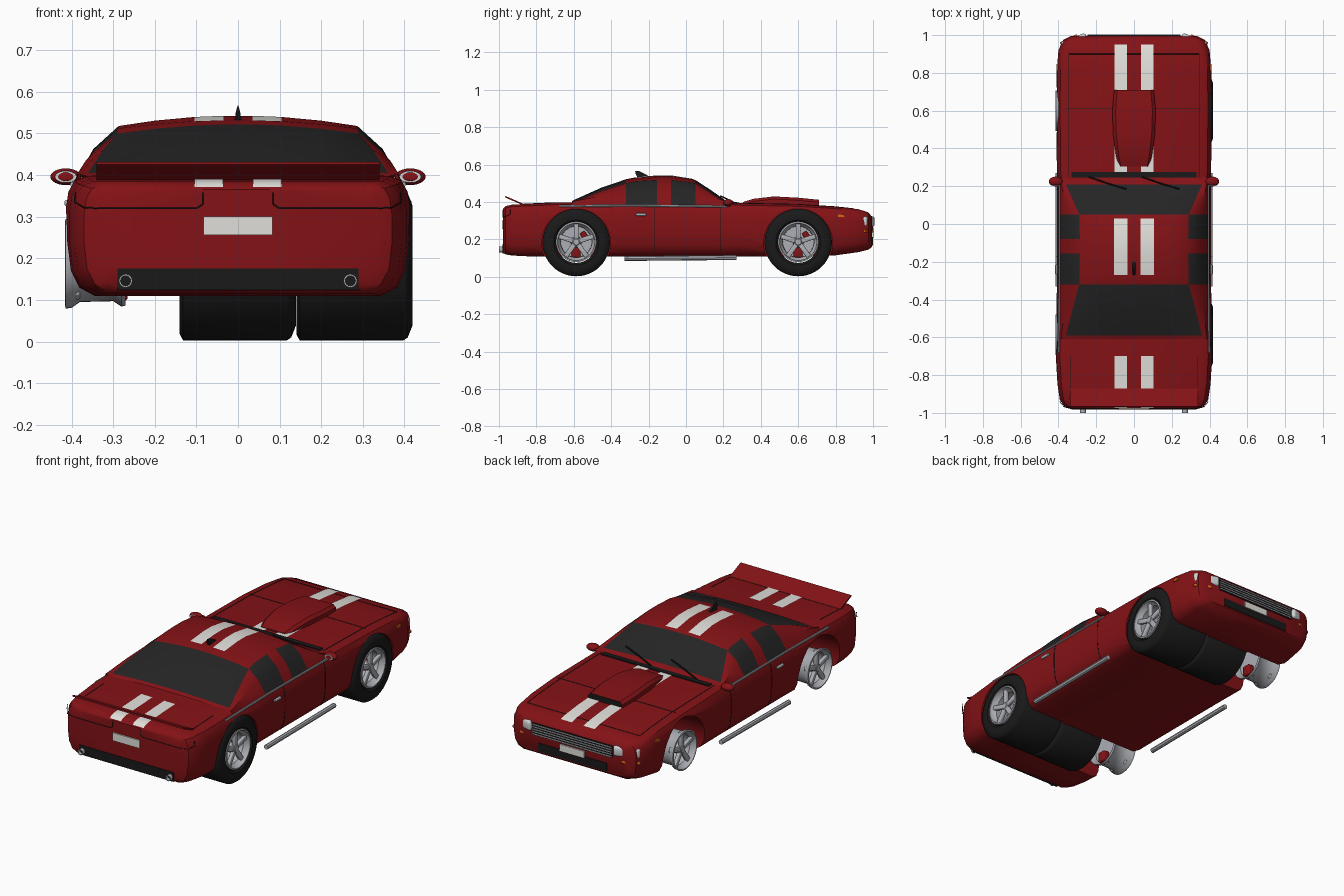
import bpy, bmesh, math
from mathutils import Vector, Matrix

old = bpy.data.objects.get("Cube")
if old:
    bpy.data.objects.remove(old)

def material(name, *rgb):
    m = bpy.data.materials.new(name)
    m.use_nodes = True
    m.diffuse_color = (*rgb, 1)
    m.node_tree.nodes["Principled BSDF"].inputs["Base Color"].default_value = (*rgb, 1)
    return m

RED = material("red paint", .23, .006, .008)
GLASS = material("dark glass", .018, .018, .018)
RUBBER = material("black rubber", .01, .01, .01)
WHITE = material("white paint", .75, .74, .7)
CHROME = material("chrome", .42, .43, .46)
LAMP = material("lamp lens", .62, .64, .66)
ORANGE = material("orange lens", .7, .12, .01)

def add(name, bm, *mats):
    bmesh.ops.recalc_face_normals(bm, faces=bm.faces)
    me = bpy.data.meshes.new(name)
    bm.to_mesh(me)
    bm.free()
    for m in mats:
        me.materials.append(m)
    ob = bpy.data.objects.new(name, me)
    bpy.context.collection.objects.link(ob)
    return ob

def box(name, loc, size, mat, bevel=0, rot=(0, 0, 0)):
    bm = bmesh.new()
    bmesh.ops.create_cube(bm, size=1, matrix=Matrix.Diagonal((*size, 1)))
    if bevel:
        bmesh.ops.bevel(bm, geom=bm.edges[:], offset=bevel, segments=3, profile=.5, affect='EDGES')
    ob = add(name, bm, mat)
    ob.location, ob.rotation_euler = loc, rot
    return ob

def loft(name, rings, mats, rule=None, closed=True, cap=True):
    """Skin a row of cross-sections; rule(ring, column) picks the material."""
    bm = bmesh.new()
    rows = [[bm.verts.new(p) for p in r] for r in rings]
    n = len(rows[0])
    for i in range(len(rows) - 1):
        for j in range(n if closed else n - 1):
            k = (j + 1) % n
            f = bm.faces.new((rows[i][j], rows[i][k], rows[i + 1][k], rows[i + 1][j]))
            f.material_index = rule(i, j) if rule else 0
    if cap:
        bm.faces.new(rows[0])
        bm.faces.new(rows[-1]).material_index = len(mats) - 1
    return add(name, bm, *mats)

def lathe(name, profile, loc, mat, flip=1, steps=40, closed=True):
    """Spin a profile of (offset, radius) pairs round the x axis."""
    rings = []
    for i in range(steps + 1):
        a = math.tau * i / steps
        rings.append([(flip * x, r * math.cos(a), r * math.sin(a)) for x, r in profile])
    ob = loft(name, rings, [mat], closed=closed, cap=False)
    bm = bmesh.new()
    bm.from_mesh(ob.data)
    bmesh.ops.remove_doubles(bm, verts=bm.verts, dist=1e-5)
    bmesh.ops.recalc_face_normals(bm, faces=bm.faces)
    bm.to_mesh(ob.data)
    bm.free()
    ob.location = loc
    return ob

def pipe(name, points, radius, mat):
    cu = bpy.data.curves.new(name, 'CURVE')
    cu.dimensions = '3D'
    cu.bevel_depth, cu.bevel_resolution, cu.use_fill_caps = radius, 2, True
    sp = cu.splines.new('POLY')
    sp.points.add(len(points) - 1)
    for p, q in zip(sp.points, points):
        p.co = (*q, 1)
    cu.materials.append(mat)
    ob = bpy.data.objects.new(name, cu)
    bpy.context.collection.objects.link(ob)
    return ob

# Lower body: y, half width, bottom, top
BODY = [(-.978, .335, .13, .365), (-.965, .37, .12, .378), (-.93, .393, .114, .386),
        (-.85, .405, .11, .39), (-.7, .414, .11, .397), (-.3, .408, .11, .4), (.25, .408, .11, .395),
        (.6, .412, .11, .388), (.8, .41, .115, .375), (.92, .4, .132, .362),
        (.975, .375, .145, .345), (.995, .335, .16, .32)]
SECTION = [(0, 0), (.84, 0), (.93, .07), (.98, .21), (1, .45), (1, .72), (.985, .87), (.95, .96), (.88, 1), (0, 1)]

def shape(y):
    for a, b in zip(BODY, BODY[1:]):
        if a[0] <= y <= b[0]:
            t = (y - a[0]) / (b[0] - a[0])
            return [p + (q - p) * t for p, q in zip(a, b)][1:]
    return BODY[0 if y < 0 else -1][1:]

def half_section(y):
    w, lo, hi = shape(y)
    return [Vector((w * u, y, lo + (hi - lo) * v)) for u, v in SECTION]

def top(y):
    return shape(y)[2]

rings = []
for station in BODY:
    half = half_section(station[0])
    rings.append(half + [Vector((-p.x, p.y, p.z)) for p in half[-2:0:-1]])
body = loft("body_shell", rings, [RED])

# Wheel arches
AXLES = (-.587, .6)
HUB = .183
for y in AXLES:
    for s in (1, -1):
        bm = bmesh.new()
        bmesh.ops.create_cone(bm, cap_ends=True, segments=48, radius1=.184, radius2=.184, depth=.4,
                              matrix=Matrix.Translation((s * .33, y, HUB - .003)) @ Matrix.Rotation(math.pi / 2, 4, 'Y'))
        cutter = add("arch_cutter", bm, RED)
        cutter.hide_render = True
        mod = body.modifiers.new("arch", 'BOOLEAN')
        mod.operation, mod.solver, mod.object = 'DIFFERENCE', 'EXACT', cutter
        bpy.context.view_layer.objects.active = body
        bpy.ops.object.modifier_apply(modifier=mod.name)
        bpy.data.objects.remove(cutter)

# Cabin: y, centre height, shoulder half width, shoulder height
CABIN = [(-.61, .405, .365, .398), (-.59, .415, .36, .405), (-.45, .478, .325, .46), (-.32, .522, .29, .5),
         (-.27, .532, .288, .512), (-.155, .543, .287, .518), (-.08, .543, .287, .518), (.03, .525, .288, .505),
         (.05, .518, .29, .5), (.13, .466, .325, .45), (.21, .41, .36, .402), (.25, .394, .37, .392)]
rings = []
for y, zc, sx, sz in CABIN:
    half = [(x, y, zc - (zc - sz) * (x / sx) ** 2) for x in (.035, .105, .2, sx)]
    half += [((sx + .392) / 2 + .008, y, (sz + .388) / 2 + .01), (.392, y, .385)]
    rings.append([(-x, y, z) for x, y, z in half[::-1]] + half)

def cabin_colour(i, j):
    y = (CABIN[i][0] + CABIN[i + 1][0]) / 2
    if 2 <= j <= 8:
        if -.59 < y < -.32 or .05 < y < .21:
            return 1
        return 2 if j in (4, 6) and -.27 < y < .03 else 0
    return 1 if -.32 < y < -.155 or -.08 < y < .05 else 0

loft("cabin", rings, [RED, GLASS, WHITE], cabin_colour, closed=False, cap=False)

# Painted stripes on bonnet and boot
def stripe(name, x, y0, y1):
    ys = sorted([y0, y1] + [b[0] for b in BODY if y0 < b[0] < y1])
    loft(name, [[(x - .034, y, top(y) + .003), (x + .034, y, top(y) + .003)] for y in ys],
         [WHITE], closed=False, cap=False)

for x in (.07, -.07):
    stripe("bonnet_stripe", x, .27, .95)
    stripe("boot_stripe", x, -.92, -.7)
    stripe("boot_edge_stripe", x, -.975, -.92)

# Bonnet scoop with dark mouth
rings = []
for y, w, z in [(.305, .082, .4), (.36, .095, .417), (.47, .11, .43), (.6, .115, .423), (.71, .105, .412)]:
    rings.append([(-w, y, .37), (-w, y, z - .014), (-.85 * w, y, z), (.85 * w, y, z), (w, y, z - .014), (w, y, .37)])
loft("bonnet_scoop", rings, [RED, RUBBER])

# Rear wing
loft("rear_wing", [[(x, -.87, .391), (x, -.965, .432), (x, -.968, .425), (x, -.88, .386)] for x in (-.34, .34)], [RED])

# Panel seams
R = .0018
pipe("bonnet_cross_seam", [(-.36, .61, top(.61)), (.36, .61, top(.61))], R, RUBBER)
pipe("bonnet_front_seam", [(-.345, .9, top(.9)), (.345, .9, top(.9))], R, RUBBER)
pipe("boot_seam", [(-.34, -.872, top(-.872)), (.34, -.872, top(-.872))], R, RUBBER)
for s in (1, -1):
    pipe("bonnet_side_seam", [(s * .345, y, top(y)) for y in (.25, .6, .8, .9)], R, RUBBER)
    pipe("boot_side_seam", [(s * .335, y, top(y)) for y in (-.7, -.85, -.87)], R, RUBBER)
    for y in (-.17, .185):
        pipe("door_seam", [(s * p.x, y, p.z) for p in half_section(y)[2:8]], R, RUBBER)
    pipe("tail_lamp_outline", [(s * x, y, z) for x, y, z in
         [(.085, -.979, .358), (.085, -.979, .33), (.1, -.979, .32), (.33, -.979, .32), (.37, -.968, .322),
          (.393, -.94, .335), (.39, -.94, .36)]], R, RUBBER)

# Side trim, handles, markers, side pipes
for s in (1, -1):
    pipe("side_trim", [(s * .398, -.68, .378), (s * .394, -.3, .381), (s * .394, .22, .376)], .006, CHROME)
    box("door_handle", (s * .411, -.24, .333), (.012, .055, .014), CHROME, .004)
    box("side_marker", (s * .404, .83, .327), (.012, .035, .014), ORANGE)
    pipe("side_pipe", [(s * .403, -.33, .098), (s * .403, .27, .103)], .013, CHROME)
    lathe("exhaust_tip", [(0, .012), (0, .016), (.08, .016), (.08, .012)], (s * .27, -.92, .146), CHROME).rotation_euler.z = -math.pi / 2
    # Door mirrors
    bm = bmesh.new()
    bmesh.ops.create_uvsphere(bm, u_segments=20, v_segments=12, radius=1, matrix=Matrix.Diagonal((.037, .026, .02, 1)))
    add("door_mirror", bm, RED).location = (s * .414, .225, .396)
    for name, r, y, mat in (("mirror_glass", .026, .203, LAMP), ("mirror_centre", .012, .2, RED)):
        d = lathe(name, [(0, 0), (0, r), (.006, r), (.006, 0)], (s * .414, y, .396), mat, steps=20, closed=False)
        d.rotation_euler.z = math.pi / 2
        d.scale.z = .55
    # Front lamps
    box("headlamp", (s * .315, .965, .296), (.14, .05, .056), LAMP, .014, (0, 0, -s * .35))
    box("front_indicator", (s * .34, .965, .245), (.1, .04, .016), ORANGE, .004, (0, 0, -s * .45))
    box("fog_lamp", (s * .325, .972, .19), (.03, .03, .028), LAMP, .01)
    # Wipers
    pipe("wiper", [(s * .14 - .1, .25, .402), (s * .14 - .0, .215, .418), (s * .14 + .1, .185, .432)], .004, RUBBER)

# Nose and tail fittings
box("grille", (0, .994, .285), (.49, .012, .066), RUBBER)
for i in range(5):
    box("grille_slat", (0, 1.0, .259 + i * .013), (.49, .006, .005), CHROME)
box("front_intake", (0, .994, .19), (.42, .01, .045), RUBBER)
box("front_plate", (0, .999, .226), (.15, .008, .036), WHITE)
box("rear_plate", (0, -.98, .278), (.166, .01, .044), WHITE)
box("rear_valance", (0, -.976, .15), (.58, .01, .052), RUBBER)
box("cowl_vent", (0, .26, .397), (.66, .028, .008), RUBBER)
loft("roof_antenna", [[(-w, y0, z), (w, y0, z), (w, y1, z), (-w, y1, z)] for w, y0, y1, z in
     ((.008, -.26, -.19, .533), (.005, -.27, -.225, .553), (.001, -.272, -.255, .567))], [RUBBER])

# Wheels: both tyres of each axle sit toward the left side
TYRE = [(.14, .108), (.14, .165), (.148, .18), (.398, .18), (.408, .173), (.419, .145), (.416, .12), (.405, .108)]
RIM = [(.27, .1), (.28, .103), (.3, .09), (.38, .092), (.4, .106), (.414, .108), (.416, .1), (.4, .096),
       (.385, .084), (.3, .082)]
for y in AXLES:
    for shift in (0, -.28):
        lathe("tyre", TYRE, (shift, y, HUB), RUBBER, steps=56)
    for s in (1, -1):
        centre = Vector((0, y, HUB + .004))
        lathe("rim", RIM, centre, CHROME, s)
        lathe("brake_disc", [(.3, 0), (.3, .084), (.31, .084), (.31, 0)], centre, CHROME, s, closed=False)
        lathe("hub", [(.31, .03), (.395, .026), (.403, .016), (.403, 0)], centre, CHROME, s, 20, False)
        box("brake_caliper", (s * .325, y + .045, HUB + .035), (.03, .03, .05), RED, .005, (.6, 0, 0))
        box("axle_strut", (s * .29, y, HUB - .055), (.05, .05, .06), RED, .008)
        for i in range(5):
            a = math.tau * i / 5
            arm = centre + Vector((s * .39, -math.sin(a) * .055, math.cos(a) * .055))
            box("spoke", arm, (.02, .026, .09), CHROME, .005, (a, 0, 0))

# Turn curves into meshes and smooth everything
bpy.ops.object.select_all(action='DESELECT')
curves = [o for o in bpy.context.scene.objects if o.type == 'CURVE']
for o in curves:
    o.select_set(True)
bpy.context.view_layer.objects.active = curves[0]
bpy.ops.object.convert(target='MESH')
for o in bpy.context.scene.objects:
    o.select_set(o.type == 'MESH')
bpy.ops.object.shade_smooth_by_angle(angle=math.radians(35))
